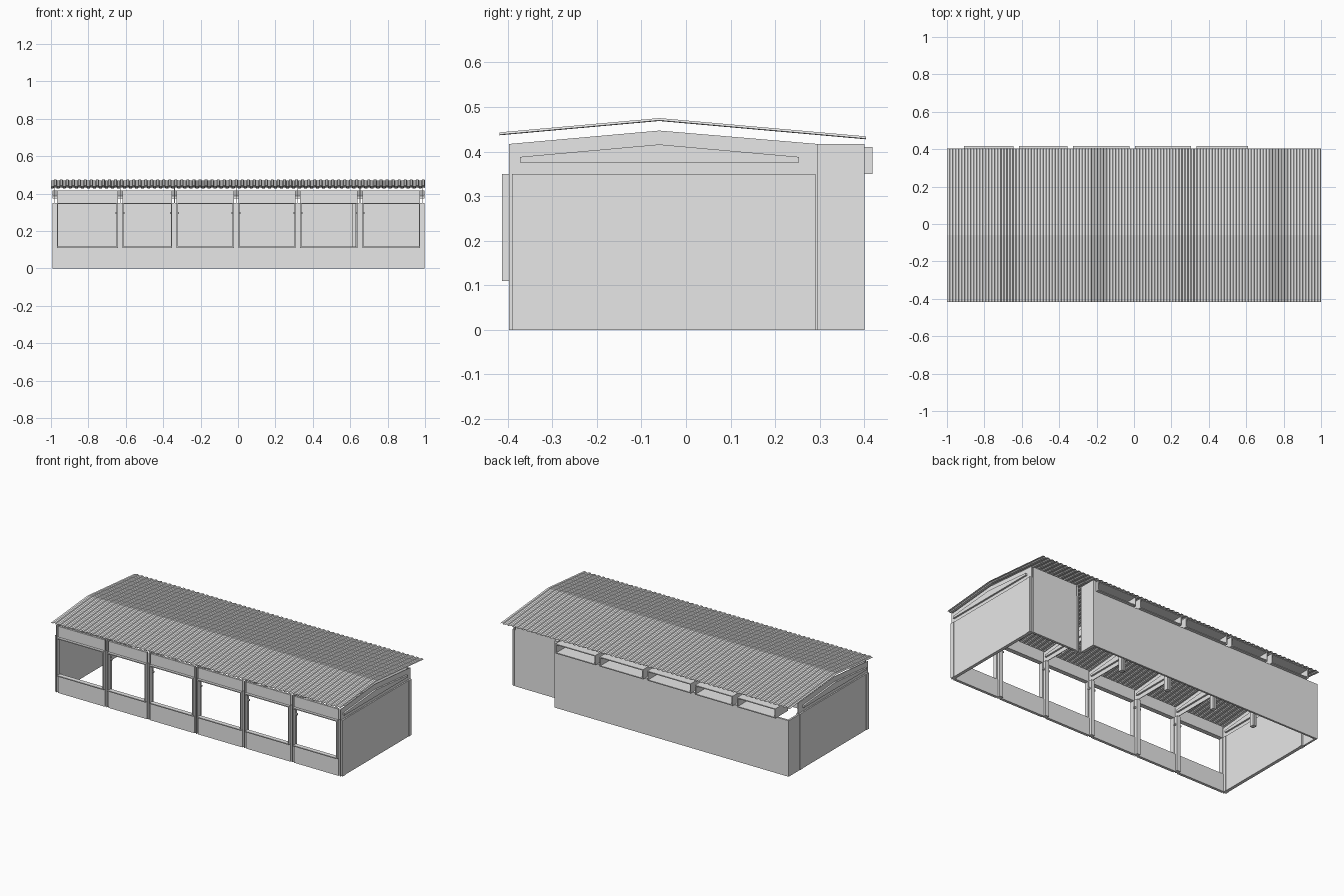
import bpy
import bmesh

if "Cube" in bpy.data.objects:
    bpy.data.objects.remove(bpy.data.objects["Cube"], do_unlink=True)

# One plain colour for the whole building
grey = bpy.data.materials.new("light_grey")
grey.use_nodes = True
colour = (0.8, 0.8, 0.8, 1)
grey.diffuse_color = colour
grey.node_tree.nodes["Principled BSDF"].inputs["Base Color"].default_value = colour


def finish(name, bm):
    bmesh.ops.recalc_face_normals(bm, faces=bm.faces)
    mesh = bpy.data.meshes.new(name)
    bm.to_mesh(mesh)
    bm.free()
    mesh.materials.append(grey)
    obj = bpy.data.objects.new(name, mesh)
    bpy.context.collection.objects.link(obj)
    return obj


def add_prism(bm, outline, x0, x1):
    """Extrude a (y, z) outline along x."""
    base = bm.faces.new([bm.verts.new((x0, y, z)) for y, z in outline])
    grown = bmesh.ops.extrude_face_region(bm, geom=[base])["geom"]
    verts = [v for v in grown if isinstance(v, bmesh.types.BMVert)]
    bmesh.ops.translate(bm, verts=verts, vec=(x1 - x0, 0, 0))
    bm.faces.new([bm.verts.new((x0, y, z)) for y, z in outline]) if base not in bm.faces else None


def add_box(bm, x, y, z):
    add_prism(bm, [(y[0], z[0]), (y[1], z[0]), (y[1], z[1]), (y[0], z[1])], *x)


def box(name, x, y, z):
    bm = bmesh.new()
    add_box(bm, x, y, z)
    return finish(name, bm)


def prism(name, outline, x0, x1):
    bm = bmesh.new()
    add_prism(bm, outline, x0, x1)
    return finish(name, bm)


def window_frame(name, x, y, z, t):
    """Open rectangular tube running front to back."""
    bm = bmesh.new()
    add_box(bm, (x[0], x[0] + t), y, z)
    add_box(bm, (x[1] - t, x[1]), y, z)
    add_box(bm, (x[0] + t, x[1] - t), y, (z[0], z[0] + t))
    add_box(bm, (x[0] + t, x[1] - t), y, (z[1] - t, z[1]))
    return finish(name, bm)


# Main levels and frame positions
FRONT, REAR, BACK = -0.397, 0.295, 0.40
SILL, HEAD, EAVE = 0.11, 0.35, 0.417
HALF = 0.0125
frames = [-0.98, -0.63, -0.34, -0.01, 0.32, 0.652, 0.985]

# Portal frames: thin web plate, thick rafter beam, front and rear columns
web = [(FRONT, 0), (-0.365, 0), (-0.365, HEAD), (0.263, HEAD), (0.263, 0),
       (REAR, 0), (REAR, EAVE), (-0.06, 0.447), (FRONT, EAVE)]
beam = [(-0.372, 0.375), (0.253, 0.375), (0.253, 0.388), (-0.06, 0.416), (-0.372, 0.388)]
for i, x in enumerate(frames):
    prism(f"portal_web_{i}", web, x - 0.002, x + 0.002)
    prism(f"rafter_beam_{i}", beam, x - HALF, x + HALF)
    box(f"front_column_{i}", (x - HALF, x + HALF), (-0.39, -0.365), (0, HEAD))
    box(f"rear_column_{i}", (x - HALF, x + HALF), (0.263, 0.29), (0, HEAD))

# Small lamps on both sides of the inner front columns
for i, x in enumerate(frames[1:-1]):
    for side in (-1, 1):
        c = x + side * 0.018
        box(f"lamp_{i}_{'right' if side < 0 else 'left'}",
            (c - 0.006, c + 0.006), (-0.384, -0.372), (0.292, 0.302))

# Front bays: low wall, window frame and lintel
for i, (a, b) in enumerate(zip(frames, frames[1:])):
    span = (a + HALF, b - HALF)
    box(f"front_low_wall_{i}", span, (FRONT, -0.38), (0, SILL))
    box(f"front_lintel_{i}", span, (FRONT, -0.385), (HEAD, EAVE))
    window_frame(f"front_window_frame_{i}", span, (-0.413, -0.385), (SILL, HEAD), 0.006)

# End walls, between the columns
for name, x in (("right_end_wall", frames[0]), ("left_end_wall", frames[-1])):
    box(name, (x - 0.01, x + 0.01), (-0.38, 0.263), (0, HEAD))

# Projecting back wall with its end returns
STEP = 0.61
box("back_wall", (-0.99, STEP), (BACK - 0.012, BACK), (0, HEAD))
box("back_wall_right_return", (-0.99, -0.978), (REAR, BACK - 0.012), (0, HEAD))
box("back_wall_left_return", (STEP, STEP + 0.02), (REAR, BACK), (0, EAVE))

# Set-back rear wall of the left end bay
box("recessed_back_wall", (frames[-2] + HALF, frames[-1] - HALF), (0.28, REAR), (0, EAVE))

# Deep clerestory window boxes on top of the back wall
for i, (a, b) in enumerate(zip(frames[:5], frames[1:6])):
    start = -0.91 if i == 0 else a + 0.015
    end = STEP if i == 4 else b - 0.015
    window_frame(f"back_window_frame_{i}", (start, end), (0.293, 0.418), (HEAD, 0.41), 0.006)

# Corrugated roof: trapezoid ribs running over the ridge
RIBS = 62
pitch = 2 / RIBS
steps = [(0, 0), (0.4, 0), (0.5, 1), (0.9, 1)]
section = [((r + f) * pitch - 1, h * 0.005) for r in range(RIBS) for f, h in steps]
section.append((1, 0))
slope = [(-0.418, 0.438), (-0.06, 0.470), (0.404, 0.429)]
bm = bmesh.new()
rows = [[bm.verts.new((x, y, z + h)) for x, h in section] for y, z in slope]
for lower, upper in zip(rows, rows[1:]):
    for j in range(len(section) - 1):
        bm.faces.new((lower[j], lower[j + 1], upper[j + 1], upper[j]))
roof = finish("corrugated_roof", bm)
thick = roof.modifiers.new("sheet", 'SOLIDIFY')
thick.thickness = 0.0015
